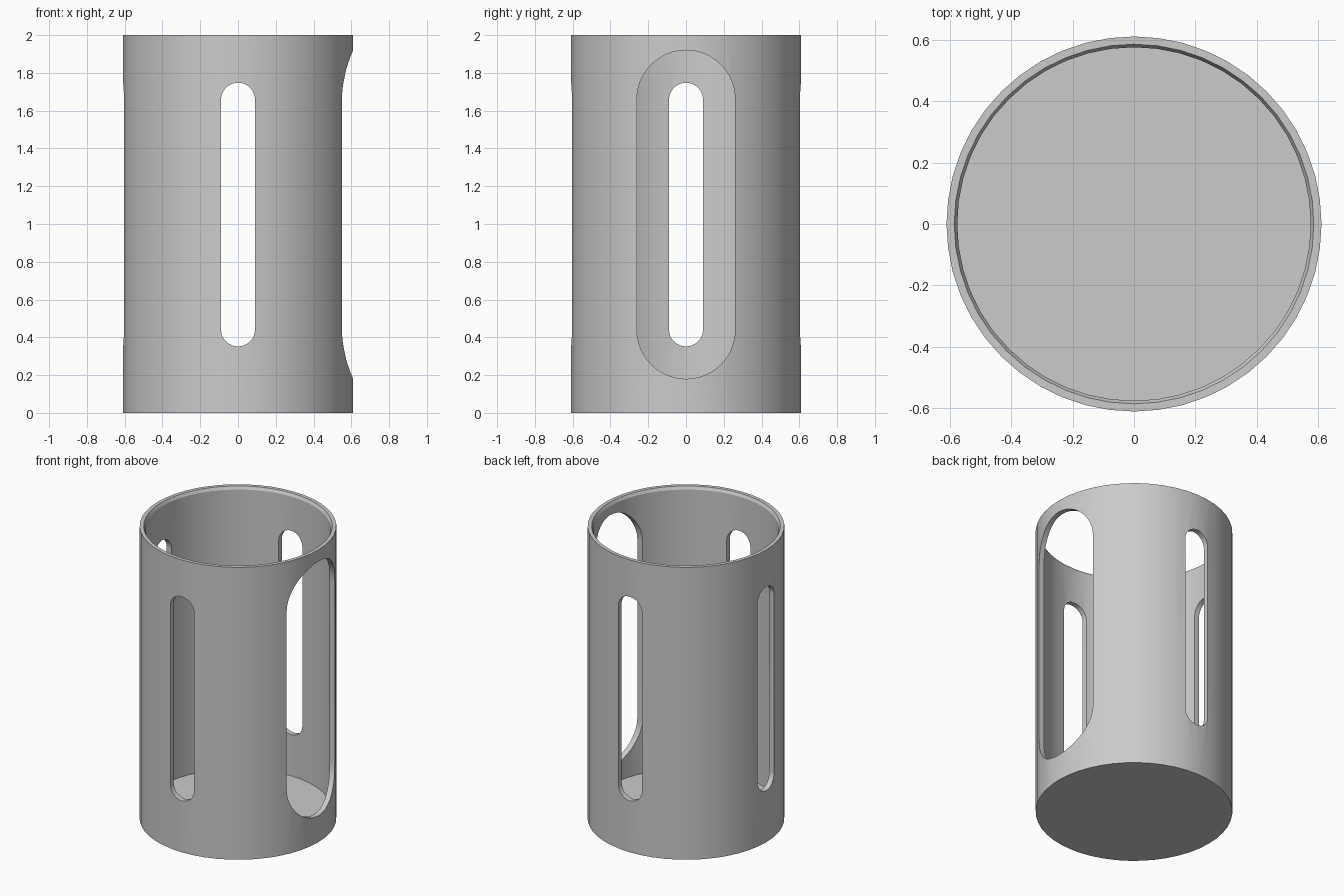
import bpy, bmesh, math

cube = bpy.data.objects.get("Cube")
if cube:
    bpy.data.objects.remove(cube, do_unlink=True)

SIDES = 48
MID_Z = 1.05

grey = bpy.data.materials.new("plain grey")
grey.use_nodes = True
colour = (0.6, 0.6, 0.6, 1)
grey.diffuse_color = colour
grey.node_tree.nodes["Principled BSDF"].inputs["Base Color"].default_value = colour


def make_object(name, bm):
    bmesh.ops.recalc_face_normals(bm, faces=bm.faces)
    mesh = bpy.data.meshes.new(name)
    bm.to_mesh(mesh)
    bm.free()
    mesh.materials.append(grey)
    obj = bpy.data.objects.new(name, mesh)
    bpy.context.collection.objects.link(obj)
    return obj


def lathe(name, profile):
    """Revolve (radius, z) rings and close both ends with caps."""
    bm = bmesh.new()
    rings = []
    for r, z in profile:
        rings.append([bm.verts.new((r * math.cos(a), r * math.sin(a), z))
                      for a in (math.tau * i / SIDES for i in range(SIDES))])
    for low, high in zip(rings, rings[1:]):
        for i in range(SIDES):
            j = (i + 1) % SIDES
            bm.faces.new((low[i], low[j], high[j], high[i]))
    bm.faces.new(rings[0])
    bm.faces.new(rings[-1])
    return make_object(name, bm)


def slot_cutter(name, radius, half_height, angle):
    """Upright stadium-shaped bar reaching outwards through one wall."""
    bm = bmesh.new()
    outline = []
    steps = 24
    straight = half_height - radius
    for side, start in ((1, 0), (-1, math.pi)):
        for i in range(steps + 1):
            a = start + math.pi * i / steps
            outline.append((radius * math.cos(a),
                            MID_Z + side * straight + radius * math.sin(a)))
    c, s = math.cos(angle), math.sin(angle)
    loops = [[bm.verts.new((d * c - w * s, d * s + w * c, z)) for w, z in outline]
             for d in (0.3, 0.8)]
    n = len(outline)
    for i in range(n):
        j = (i + 1) % n
        bm.faces.new((loops[0][i], loops[0][j], loops[1][j], loops[1][i]))
    bm.faces.new(loops[0])
    bm.faces.new(loops[1])
    cutter = make_object(name, bm)
    cutter.hide_render = True
    return cutter


# Cup: outer wall, bevelled rim, inner wall and floor
holder = lathe("slotted_cup", [(0.61, 0), (0.61, 2), (0.585, 2),
                               (0.575, 1.98), (0.575, 0.07)])

# One wide slot on the left, narrow slots on the other three sides
cutters = [slot_cutter("wide_slot_cutter", 0.26, 0.87, 0)]
for k in (1, 2, 3):
    cutters.append(slot_cutter(f"narrow_slot_cutter_{k}", 0.09, 0.698, k * math.pi / 2))

bpy.ops.object.select_all(action="DESELECT")
bpy.context.view_layer.objects.active = holder
holder.select_set(True)
for cutter in cutters:
    mod = holder.modifiers.new("slot", "BOOLEAN")
    mod.operation = "DIFFERENCE"
    mod.solver = "EXACT"
    mod.object = cutter
    bpy.ops.object.modifier_apply(modifier=mod.name)
    bpy.data.objects.remove(cutter, do_unlink=True)

bpy.ops.object.shade_smooth_by_angle(angle=math.radians(25))
